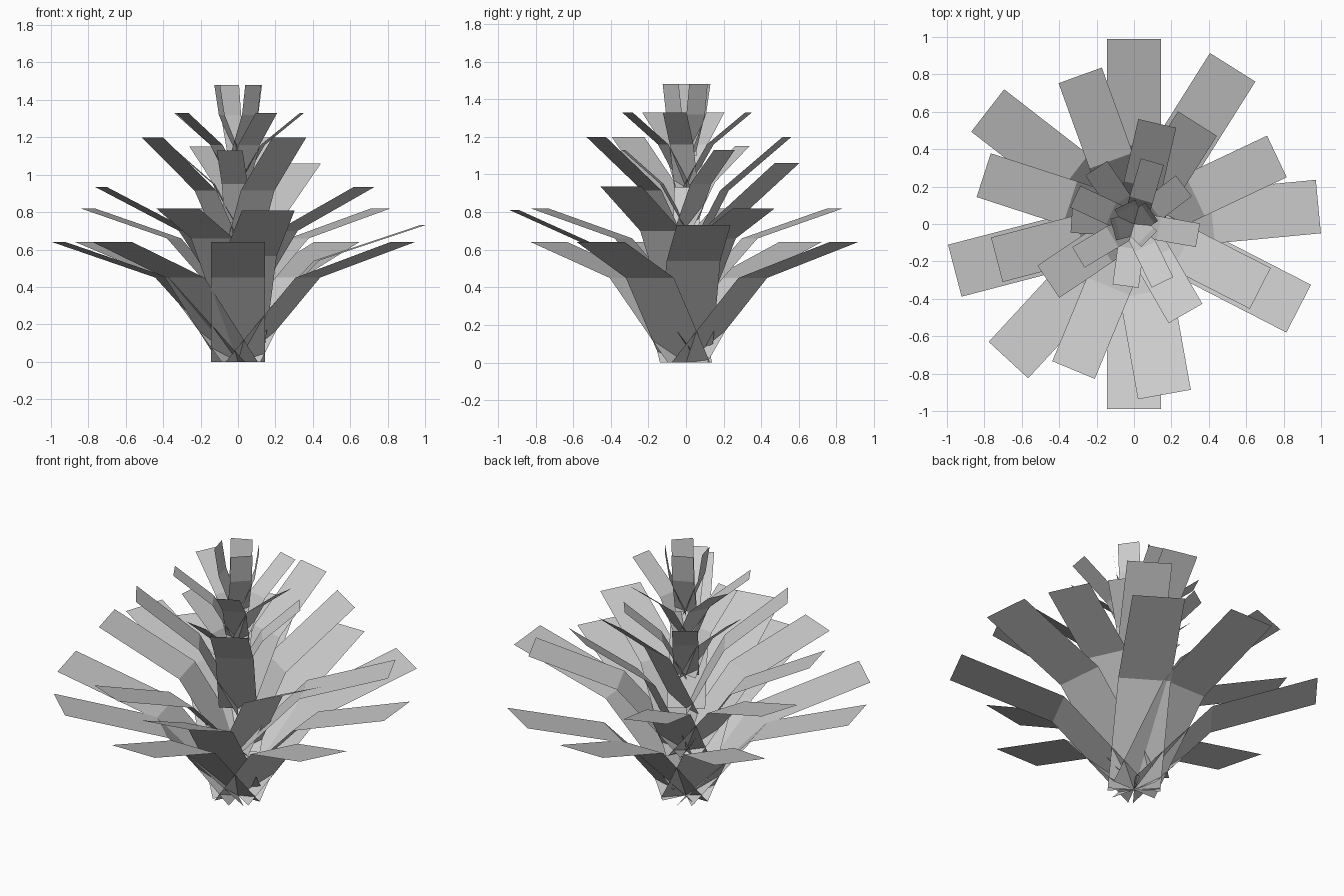
import bpy, bmesh
from math import cos, sin, radians

if "Cube" in bpy.data.objects:
    bpy.data.objects.remove(bpy.data.objects["Cube"])


def leaf_ring(name, width, leaves):
    """Ring of folded flat strips: (angle, base z, bend r, bend z, tip r, tip z)."""
    bm = bmesh.new()
    for ang, z0, rb, zb, rt, zt in leaves:
        c, s = cos(radians(ang)), sin(radians(ang))
        prev = None
        for r, z in ((0, z0), (rb, zb), (rt, zt)):
            row = [bm.verts.new((r * c - w * s, r * s + w * c, z))
                   for w in (-width / 2, width / 2)]
            if prev:
                bm.faces.new((prev[0], row[0], row[1], prev[1]))
            prev = row
    me = bpy.data.meshes.new(name)
    bm.to_mesh(me)
    bm.free()
    ob = bpy.data.objects.new(name, me)
    bpy.context.collection.objects.link(ob)


def same(angles, *profile):
    return [(a, *profile) for a in angles]


# Widest leaves at the ground
leaf_ring("bottom_leaves", 0.287,
          same((90, 57.8, -27.2, -90, -132.7, -165.4, 142.2), 0, 0.42, 0.45, 0.99, 0.64)
          + [(5.4, 0.09, 0.42, 0.54, 0.99, 0.73),
             (-79.9, 0.07, 0.375, 0.565, 0.926, 0.81)])

# Second tier, some leaves steeper
leaf_ring("lower_leaves", 0.246,
          same((25.3, -112.5, 162, 109.9), 0.27, 0.36, 0.66, 0.845, 0.82)
          + same((-27, -165.4), 0.26, 0.295, 0.70, 0.758, 0.935)
          + same((57.7,), 0.27, 0.23, 0.745, 0.635, 1.06))

# Middle tier
leaf_ring("middle_leaves", 0.208,
          same((77, -146, -60.1), 0.52, 0.21, 0.915, 0.552, 1.2))

# Small upper tiers
leaf_ring("upper_leaves", 0.14,
          same((37.5, 176, -97.7), 0.72, 0.13, 0.95, 0.335, 1.13)
          + same((124,), 0.72, 0.14, 0.96, 0.36, 1.15))
leaf_ring("small_leaves", 0.128,
          same((73.6, -10, -64, -149, 155), 0.93, 0.135, 1.16, 0.347, 1.33))

# Upright crown
leaf_ring("crown_leaves", 0.12,
          same((115, 195, -45, 35), 1.10, 0.09, 1.32, 0.115, 1.48))
